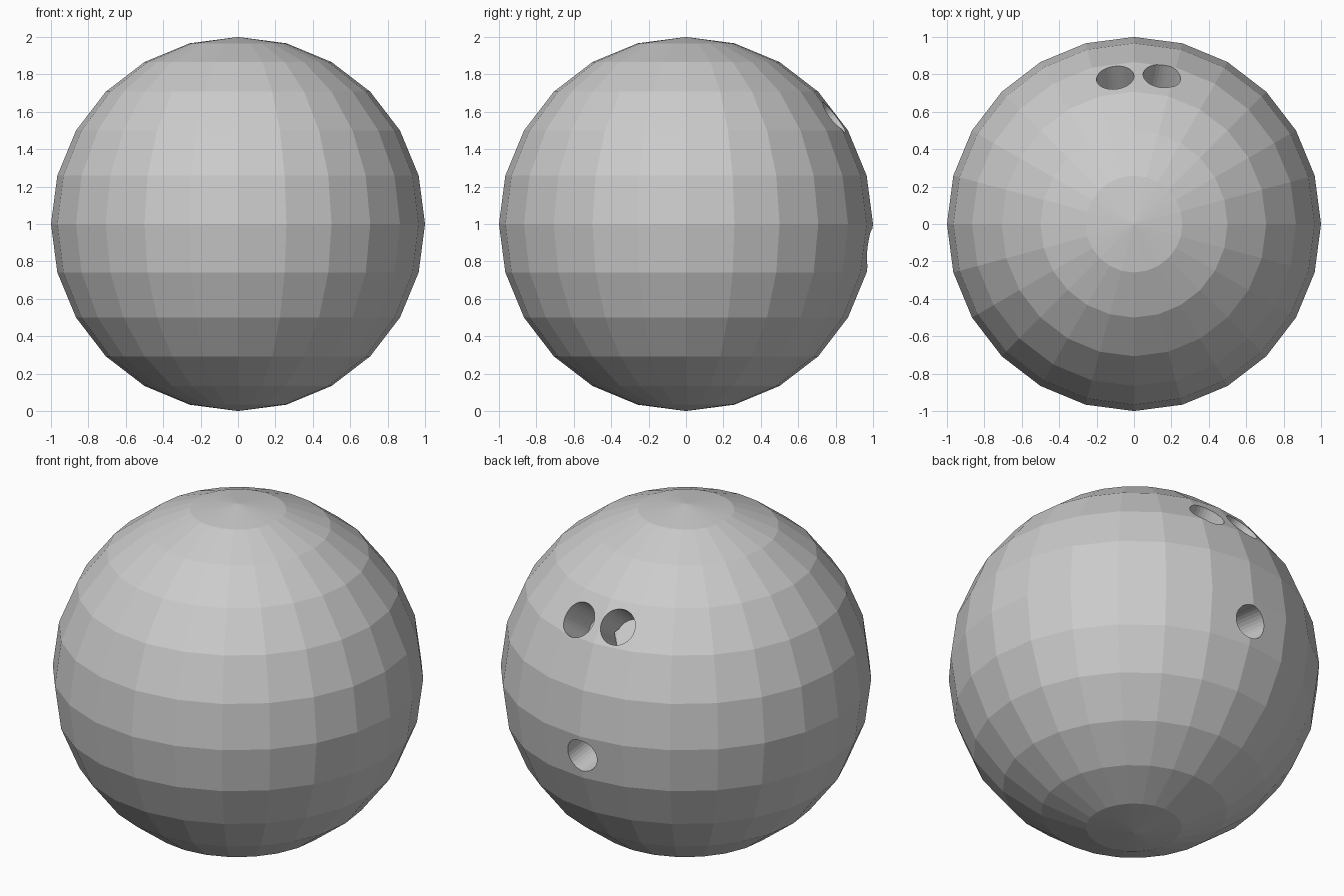
import bpy
from mathutils import Vector

if "Cube" in bpy.data.objects:
    bpy.data.objects.remove(bpy.data.objects["Cube"])

CENTRE = Vector((0, 0, 1))

# Faceted ball
bpy.ops.mesh.primitive_uv_sphere_add(segments=24, ring_count=12, radius=1, location=CENTRE)
ball = bpy.context.object
ball.name = "ball"


def drill(name, direction, radius, floor):
    """Cut a round blind hole aimed at the ball's centre, ending at distance floor."""
    axis = Vector(direction).normalized()
    top = 1.2
    bpy.ops.mesh.primitive_cylinder_add(
        vertices=32, radius=radius, depth=top - floor,
        location=CENTRE + axis * (top + floor) / 2,
        rotation=axis.to_track_quat('Z', 'Y').to_euler())
    cutter = bpy.context.object
    cutter.name = name + "_cutter"
    cut = ball.modifiers.new(name, 'BOOLEAN')
    cut.operation = 'DIFFERENCE'
    cut.solver = 'EXACT'
    cut.object = cutter
    cutter.hide_render = True
    cutter.display_type = 'WIRE'


# Two finger holes and a thumb hole on the back
drill("finger_hole_a", (-0.10, 0.78, 0.59), 0.101, 0.76)
drill("finger_hole_b", (0.15, 0.795, 0.575), 0.101, 0.76)
drill("thumb_hole", (0.0, 0.977, -0.12), 0.096, 0.76)

# Bake the cuts into the ball
bpy.context.view_layer.objects.active = ball
for mod in list(ball.modifiers):
    bpy.ops.object.modifier_apply(modifier=mod.name)
for obj in list(bpy.data.objects):
    if obj.name.endswith("_cutter"):
        bpy.data.objects.remove(obj)
